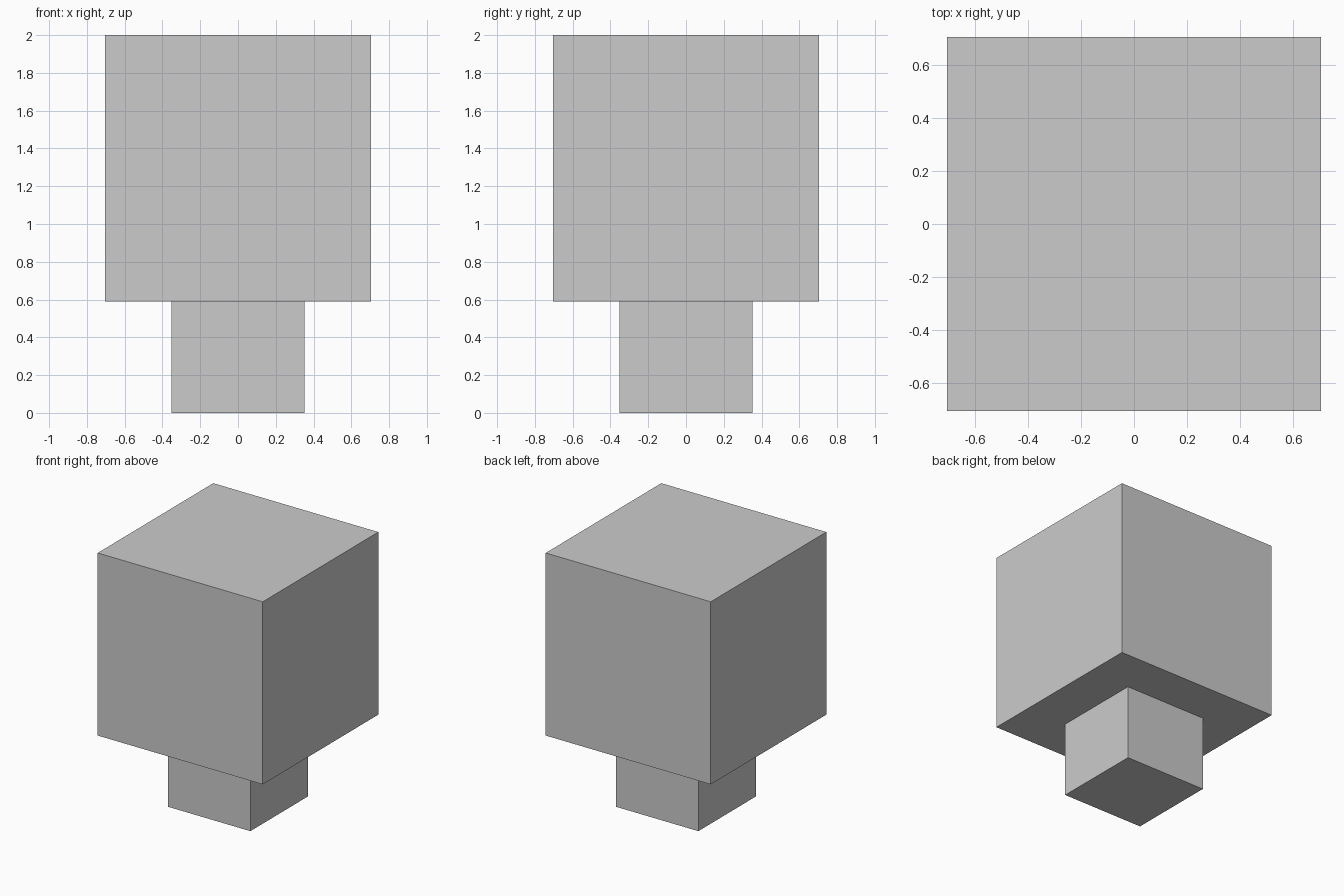
import bpy

if "Cube" in bpy.data.objects:
    bpy.data.objects.remove(bpy.data.objects["Cube"])


def box(name, width, z_min, z_max):
    """Square block centred on x and y, spanning z_min to z_max."""
    bpy.ops.mesh.primitive_cube_add(size=1, location=(0, 0, (z_min + z_max) / 2))
    obj = bpy.context.object
    obj.name = name
    obj.scale = (width, width, z_max - z_min)
    bpy.ops.object.transform_apply(location=False, rotation=False, scale=True)
    return obj


HEAD = 1.41  # edge of the large cube

# Large upper cube
box("upper_block", HEAD, 2 - HEAD, 2)

# Half-size lower cube, its top sunk into the upper block
box("lower_block", HEAD / 2, 0, HEAD / 2)
